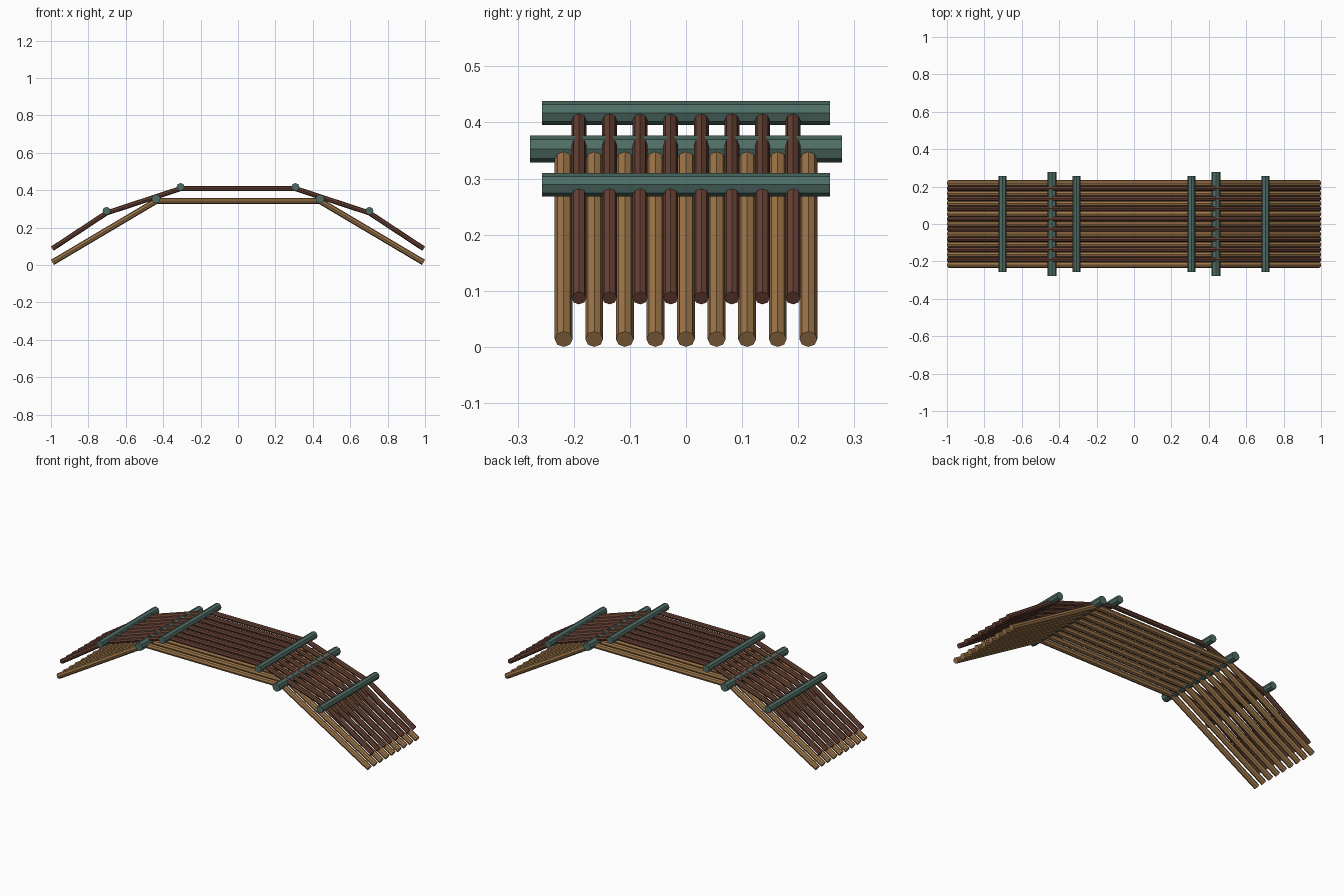
import bpy
from mathutils import Vector, Matrix

cube = bpy.data.objects.get("Cube")
if cube:
    bpy.data.objects.remove(cube, do_unlink=True)


def make_material(name, rgb):
    mat = bpy.data.materials.new(name)
    mat.use_nodes = True
    color = (*rgb, 1)
    mat.diffuse_color = color
    mat.node_tree.nodes["Principled BSDF"].inputs["Base Color"].default_value = color
    return mat


tan = make_material("tan wood", (0.34, 0.18, 0.068))
brown = make_material("dark brown wood", (0.138, 0.055, 0.036))
green = make_material("grey green wood", (0.078, 0.152, 0.128))


def pole(name, start, end, radius, mat):
    """Eight-sided log between two points, with ridges facing sideways."""
    start, end = Vector(start), Vector(end)
    axis = (end - start).normalized()
    side = Vector((0, 1, 0)) if abs(axis.y) < 0.5 else Vector((1, 0, 0))
    up = axis.cross(side)
    turn = Matrix((side, up, axis)).transposed().to_4x4()
    bpy.ops.mesh.primitive_cylinder_add(vertices=8, radius=radius, depth=(end - start).length)
    obj = bpy.context.object
    obj.name = name
    obj.matrix_world = Matrix.Translation((start + end) / 2) @ turn
    obj.data.materials.append(mat)


def pole_row(name, path, count, radius, mat):
    """Rows of parallel logs along each span of a mirrored (x, z) path."""
    spacing = 0.0545
    full = path + [(-x, z) for x, z in reversed(path)]
    for (x0, z0), (x1, z1) in zip(full, full[1:]):
        for i in range(count):
            y = (i - (count - 1) / 2) * spacing
            pole(name, (x0, y, z0), (x1, y, z1), radius, mat)


# Interleaved lower and upper arches of logs
lower_path = [(-0.992, 0.0138), (-0.438, 0.342)]
upper_path = [(-0.993, 0.087), (-0.703, 0.278), (-0.307, 0.408)]
pole_row("lower_arch_log", lower_path, 9, 0.016, tan)
pole_row("upper_arch_log", upper_path, 8, 0.0134, brown)

# Crossbeams locking the joints
beams = [
    ("outer_crossbeam", 0.703, 0.289, 0.0212, 0.257),
    ("lower_crossbeam", 0.438, 0.353, 0.024, 0.278),
    ("upper_crossbeam", 0.307, 0.417, 0.0212, 0.257),
]
for name, x, z, radius, half in beams:
    for s in (-1, 1):
        pole(name, (s * x, -half, z), (s * x, half, z), radius, green)
